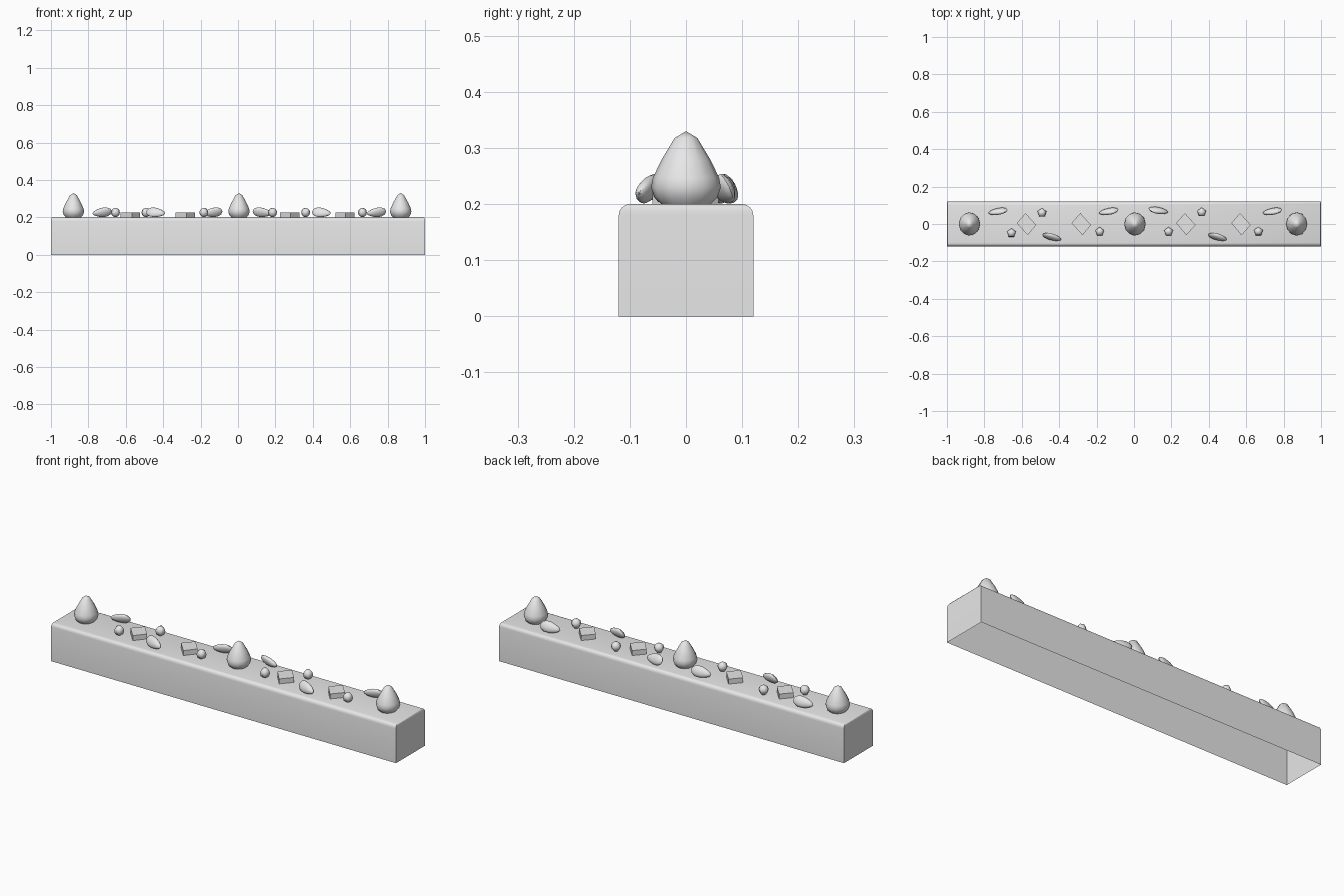
import bpy, bmesh, math
from mathutils import Matrix, Vector

cube = bpy.data.objects.get("Cube")
if cube:
    bpy.data.objects.remove(cube, do_unlink=True)

stone = bpy.data.materials.new("plain grey")
stone.use_nodes = True
grey = (0.8, 0.8, 0.8, 1)
stone.diffuse_color = grey
stone.node_tree.nodes["Principled BSDF"].inputs["Base Color"].default_value = grey
TOP = 0.2


def finish(bm, name, smooth_angle=None):
    bmesh.ops.recalc_face_normals(bm, faces=bm.faces)
    mesh = bpy.data.meshes.new(name)
    bm.to_mesh(mesh)
    bm.free()
    mesh.materials.append(stone)
    obj = bpy.data.objects.new(name, mesh)
    bpy.context.collection.objects.link(obj)
    if smooth_angle:
        bpy.ops.object.select_all(action="DESELECT")
        obj.select_set(True)
        bpy.context.view_layer.objects.active = obj
        bpy.ops.object.shade_smooth_by_angle(angle=math.radians(smooth_angle))
    return obj


# Beam: hollow below, rounded top edges, tighter rounding at the ends
bm = bmesh.new()
bmesh.ops.create_cube(bm, size=1, matrix=Matrix.Translation((0, 0, TOP / 2))
                      @ Matrix.Diagonal((6, 0.24, TOP, 1)))
rim = [e for e in bm.edges if all(v.co.z > 0.1 for v in e.verts)]
bmesh.ops.bevel(bm, geom=rim, offset=0.02, segments=4, profile=0.5, affect="EDGES")
bottom = [f for f in bm.faces if all(v.co.z < 0.001 for v in f.verts)]
bmesh.ops.delete(bm, geom=bottom, context="FACES_ONLY")
bmesh.ops.scale(bm, vec=(1 / 3, 1, 1), verts=bm.verts)
finish(bm, "beam", 40)


# Pointed buds: turned profile, slightly deeper than wide
def bud(x, sides=12):
    profile = [(0.044, 0.2), (0.056, 0.212), (0.062, 0.23), (0.059, 0.247),
               (0.044, 0.278), (0.02, 0.318), (0, 0.33)]
    bm = bmesh.new()
    verts = [bm.verts.new((r, 0, z)) for r, z in profile]
    edges = [bm.edges.new(pair) for pair in zip(verts, verts[1:])]
    bmesh.ops.spin(bm, geom=verts + edges, axis=(0, 0, 1), cent=(0, 0, 0),
                   steps=sides, angle=math.tau)
    bmesh.ops.remove_doubles(bm, verts=bm.verts, dist=0.0005)
    bmesh.ops.transform(bm, matrix=Matrix.Translation((x, 0, 0))
                        @ Matrix.Diagonal((0.92, 1, 1, 1)), verts=bm.verts)
    finish(bm, "bud", 60)


for x in (-0.88, 0.005, 0.87):
    bud(x)


# Petals: thin egg-shaped lenses leaning towards the middle, blunt end raised
def petal(x, y, turn):
    bm = bmesh.new()
    bmesh.ops.create_uvsphere(bm, u_segments=12, v_segments=8, radius=1,
                              matrix=Matrix.Rotation(math.pi / 2, 4, "X"))
    for v in bm.verts:
        blunt = 1 + 0.3 * v.co.x * turn
        v.co = Vector((v.co.x * 0.053, v.co.y * 0.015, v.co.z * 0.027 * blunt))
    lean = math.copysign(math.radians(25), y)
    place = (Matrix.Translation((x, y, 0.226))
             @ Matrix.Rotation(math.radians(13) * turn, 4, "Z")
             @ Matrix.Rotation(lean, 4, "X")
             @ Matrix.Rotation(math.radians(-7) * turn, 4, "Y"))
    bmesh.ops.transform(bm, matrix=place, verts=bm.verts)
    finish(bm, "petal", 50)


for x, y, turn in ((-0.727, 0.067, 1), (-0.44, -0.069, -1), (-0.135, 0.067, 1),
                   (0.13, 0.072, -1), (0.446, -0.069, -1), (0.74, 0.067, 1)):
    petal(x, y, turn)


# Beads: small five-sided pebbles
for x, y in ((-0.655, -0.048), (-0.492, 0.06), (-0.183, -0.041),
             (0.185, -0.041), (0.362, 0.063), (0.665, -0.04)):
    bm = bmesh.new()
    bmesh.ops.create_uvsphere(bm, u_segments=5, v_segments=6, radius=0.025,
                              matrix=Matrix.Translation((x, y, 0.226)))
    finish(bm, "bead", 80)

# Diamond tiles: flat slabs set corner-on
for x in (-0.575, -0.282, 0.277, 0.572):
    tilt = math.copysign(0.005, x)
    corners = [(tilt - 0.002, -0.06), (0.052, -tilt), (-tilt, 0.058), (-0.052, tilt)]
    if x < 0:
        corners = [(-cx, cy) for cx, cy in corners]
    bm = bmesh.new()
    base = bm.faces.new([bm.verts.new((x + cx, cy, TOP - 0.005)) for cx, cy in corners])
    raised = bmesh.ops.extrude_face_region(bm, geom=[base])
    top = [g for g in raised["geom"] if isinstance(g, bmesh.types.BMVert)]
    bmesh.ops.translate(bm, vec=(0, 0, 0.031), verts=top)
    finish(bm, "diamond_tile")
